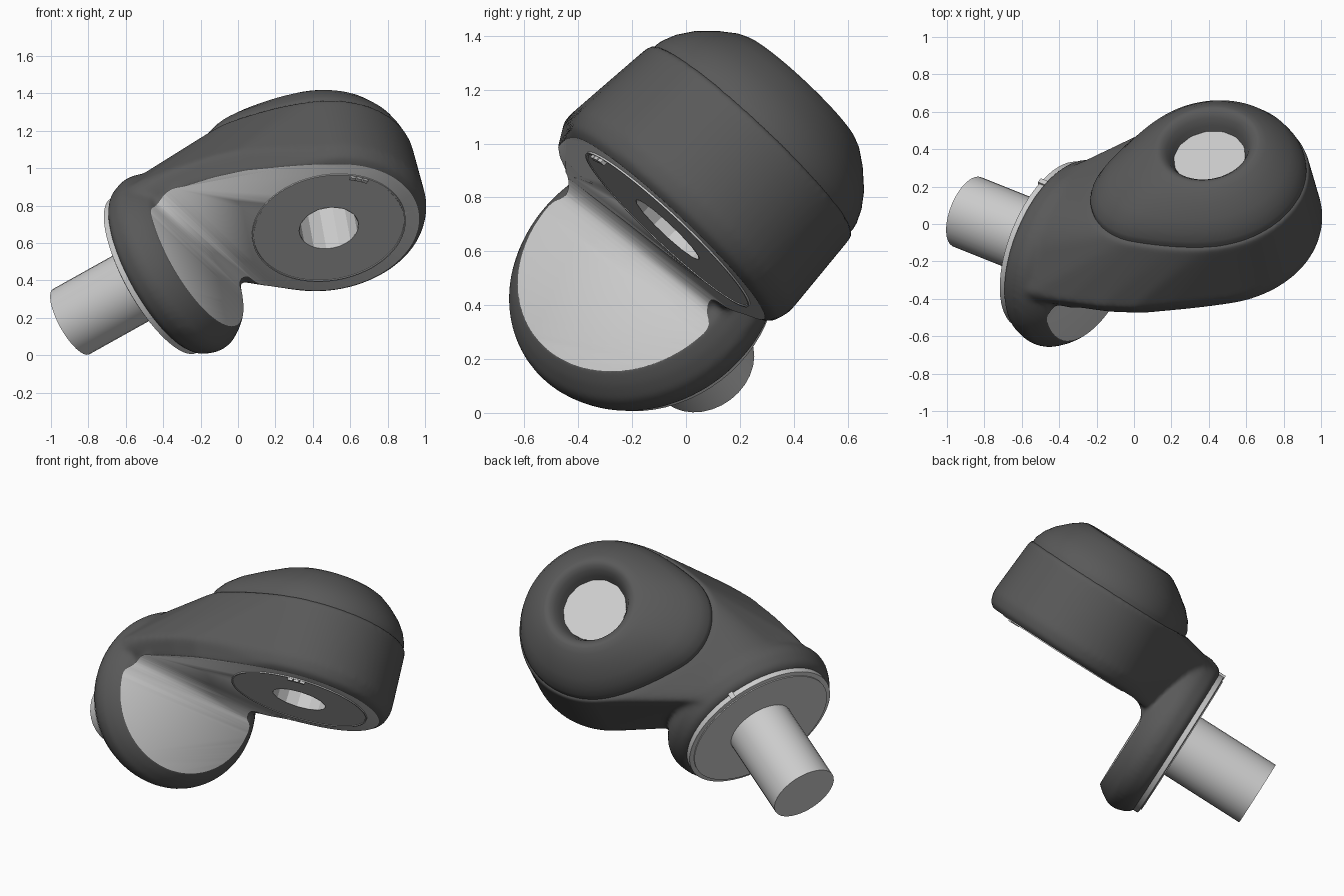
import bpy, bmesh, math
from mathutils import Vector, Matrix

if "Cube" in bpy.data.objects:
    bpy.data.objects.remove(bpy.data.objects["Cube"])

# Local frame: X along the shaft, Z along the hub bore, origin at the flange
A = Vector((.825, -.33, .46)).normalized()
U = Vector((-.12, .675, .728))
U = (U - A * U.dot(A)).normalized()
W = U.cross(A)
M = Matrix((A, W, U)).transposed().to_4x4()
M.translation = Vector((-.43, -.12, .437))
HUB = Vector((.85, .412, 0))
TO_HUB = Matrix.Translation(HUB)
TO_SHAFT = Matrix.Rotation(math.pi / 2, 4, 'Y')   # local Z -> local X


def mat(name, v):
    m = bpy.data.materials.new(name)
    m.diffuse_color = (v, v, v, 1)
    m.use_nodes = True
    m.node_tree.nodes["Principled BSDF"].inputs["Base Color"].default_value = m.diffuse_color
    return m


DARK, LIGHT = mat("dark_casing", .10), mat("light_metal", .60)


def finish(bm, name, material, angle=35, smooth=True):
    bmesh.ops.recalc_face_normals(bm, faces=bm.faces)
    me = bpy.data.meshes.new(name)
    bm.to_mesh(me)
    bm.free()
    ob = bpy.data.objects.new(name, me)
    bpy.context.collection.objects.link(ob)
    ob.matrix_world = M
    me.materials.append(material)
    if smooth:
        bpy.ops.object.select_all(action='DESELECT')
        ob.select_set(True)
        bpy.context.view_layer.objects.active = ob
        bpy.ops.object.shade_smooth_by_angle(angle=math.radians(angle))
    return ob


def loft(bm, rings, cap_start=True, cap_end=True):
    vs = [[bm.verts.new(p) for p in r] for r in rings]
    n = len(vs[0])
    for r0, r1 in zip(vs, vs[1:]):
        for i in range(n):
            j = (i + 1) % n
            bm.faces.new((r0[i], r0[j], r1[j], r1[i]))
    if cap_start:
        bm.faces.new(vs[0])
    if cap_end:
        bm.faces.new(vs[-1])


def circle(r, z, n=64):
    return [Vector((r * math.cos(2 * math.pi * i / n), r * math.sin(2 * math.pi * i / n), z))
            for i in range(n)]


def lathe(bm, profile, mx, n=64, caps=(True, True)):
    loft(bm, [[mx @ p for p in circle(r, z, n)] for r, z in profile], *caps)


def prism(bm, outline, w0, w1):
    """Extrude an (a, u) outline across the width."""
    loft(bm, [[Vector((a, w, u)) for a, u in outline] for w in (w0, w1)])


def part(name, profile, mx, material, n=64, caps=(True, True), smooth=True):
    bm = bmesh.new()
    lathe(bm, profile, mx, n, caps)
    return finish(bm, name, material, smooth=smooth)


def egg(r, z, n=96):
    """Cap outline: hub circle swept toward the flange while shrinking."""
    d = Vector((-.645, -.765, 0))
    pts = []
    for c in circle(1, 0, n):
        best = r
        for t in range(41):
            f = t / 40
            b, rr = c.dot(d) * .34 * f, r - .165 * f ** 1.2
            q = b * b - (.34 * f) ** 2 + rr * rr
            if q > 0:
                best = max(best, b + math.sqrt(q))
        pts.append(HUB + c * best + Vector((0, 0, z)))
    return pts


# Elbow casing: hull between flange section and hub, merged with the disc
bm = bmesh.new()
pts = []
for r, z in ((.465, .08), (.52, .115), (.54, .18)):
    pts += [TO_HUB @ p for p in circle(r, z)]
pts += egg(.515, .555)
for x, y in ((.2, -.48), (.4, -.445), (.6, -.39), (.76, -.32), (.92, -.21), (1.02, -.13)):
    pts += [Vector((x, y, .19)), Vector((x, y + .07, .08))]
for i in range(41):
    t = math.radians(25 + 140 * i / 40)
    y, z = .495 * math.cos(t), .495 * math.sin(t)
    if y < .15:
        pts += [Vector((.03, y, z)), Vector((.18, y, z))]
for z in (.08, .2):
    pts += [Vector((.2, .36, z)), Vector((.2, -.42, z))]
for p in pts:
    bm.verts.new(p)
bmesh.ops.convex_hull(bm, input=bm.verts[:])
bmesh.ops.delete(bm, geom=[v for v in bm.verts if not v.link_faces], context='VERTS')
lathe(bm, [(.47, 0), (.50, .025), (.525, .10), (.52, .15), (.485, .21), (.44, .262)], TO_SHAFT, 72)
prism(bm, [(.2, -.05), (.25, -.05), (.41, .08), (.41, .15), (.2, .15)], -.40, .39)
casing = finish(bm, "elbow_casing", DARK)
rm = casing.modifiers.new("merge", 'REMESH')
rm.mode, rm.voxel_size, rm.use_smooth_shade = 'VOXEL', .014, True
sm = casing.modifiers.new("fillets", 'SMOOTH')
sm.factor, sm.iterations = .5, 14


# Cutters: the light machined inner corner, then the bore
def cut(cutter):
    cutter.hide_render = True
    cutter.hide_set(True)
    bo = casing.modifiers.new("cut", 'BOOLEAN')
    bo.operation, bo.object, bo.solver = 'DIFFERENCE', cutter, 'EXACT'
    bo.material_mode = 'TRANSFER'


bm = bmesh.new()
R = .13
arc = [(.25 + R - R * math.cos(math.pi / 2 * i / 12), .095 - R + R * math.sin(math.pi / 2 * i / 12))
       for i in range(13)]
prism(bm, [(.25, -.8)] + arc + [(2, .095), (2, -.8)], -1.2, 1.2)
cut(finish(bm, "corner_cutter", LIGHT))
cut(part("bore_cutter", [(.163, -.1), (.163, .9)], TO_HUB, DARK, 14))

# Hub cap with a funnel opening
bm = bmesh.new()
base = egg(.50, 0)
rim = [TO_HUB @ p for p in circle(.285, 0, 96)]
rings = []
for s, z in ((0, .48), (0, .57), (.02, .59), (.12, .64), (.3, .695), (.6, .757), (.85, .797), (1, .812)):
    rings.append([b.lerp(r, s) + Vector((0, 0, z)) for b, r in zip(base, rim)])
for r, z in ((.268, .814), (.248, .806), (.225, .785), (.205, .745), (.187, .70)):
    rings.append([TO_HUB @ p for p in circle(r, z, 96)])
loft(bm, rings, False, False)
finish(bm, "hub_cap", DARK)

# Light bore liner closed by the plug seen from the top
part("bore_liner", [(.16, .09), (.16, .70), (.195, .70)], TO_HUB, LIGHT, 14, (False, False), False)
part("bore_plug", [(.195, .70), (.195, .715)], TO_HUB, LIGHT, 14, smooth=False)

# Hub underside: cover plate and thin seal ring
part("hub_cover", [(.16, .11), (.404, .11), (.404, .091), (.16, .091), (.16, .11)], TO_HUB, LIGHT,
     caps=(False, False))
part("hub_seal", [(.406, .11), (.414, .11), (.414, .088), (.406, .088), (.406, .11)], TO_HUB, LIGHT,
     caps=(False, False))

# Flange ring, back plate and shaft
part("flange_ring", [(.455, .02), (.472, .01), (.472, -.025), (.46, -.03)], TO_SHAFT, LIGHT)
part("back_plate", [(.445, 0), (.445, -.036)], TO_SHAFT, LIGHT)
part("shaft", [(.2, .1), (.2, -.56)], TO_SHAFT, LIGHT, 32)


# Small index marks on the flange and the hub seal
def block(name, centre, size, turn=0):
    b = bmesh.new()
    mx = Matrix.Translation(centre) @ Matrix.Rotation(turn, 4, 'Z') @ Matrix.Diagonal((*size, 1))
    bmesh.ops.create_cube(b, size=1, matrix=mx)
    finish(b, name, LIGHT, smooth=False)


block("flange_mark", Vector((-.01, .025, .47)), (.045, .03, .025))
direction = math.atan2(-.23, .36)
for k in (-.09, 0, .09):
    t = direction + k
    block("seal_mark", HUB + Vector((.40 * math.cos(t), .40 * math.sin(t), .085)), (.02, .03, .02), t)
